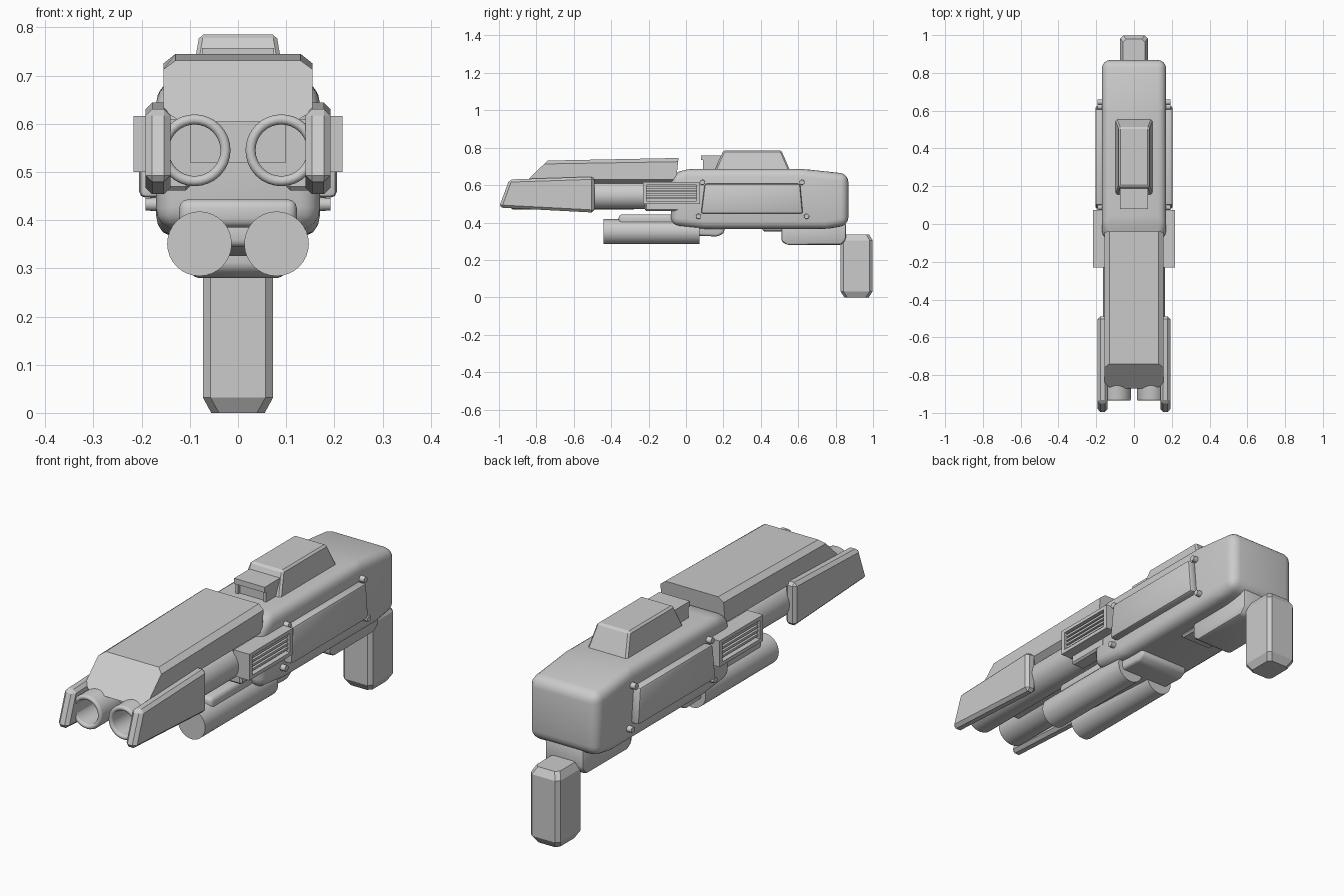
import bpy, bmesh, math
from mathutils import Matrix

cube = bpy.data.objects.get("Cube")
if cube:
    bpy.data.objects.remove(cube)

grey = bpy.data.materials.new("plain grey")
grey.use_nodes = True
grey.diffuse_color = (0.6, 0.6, 0.6, 1)
grey.node_tree.nodes["Principled BSDF"].inputs["Base Color"].default_value = (0.6, 0.6, 0.6, 1)


def finish(name, bm, bevel=0, segments=1, smooth=True):
    bmesh.ops.recalc_face_normals(bm, faces=bm.faces)
    if bevel:
        bmesh.ops.bevel(bm, geom=bm.edges[:], offset=bevel, segments=segments,
                        profile=0.5, affect='EDGES', clamp_overlap=True)
    mesh = bpy.data.meshes.new(name)
    bm.to_mesh(mesh)
    bm.free()
    mesh.materials.append(grey)
    ob = bpy.data.objects.new(name, mesh)
    bpy.context.collection.objects.link(ob)
    if smooth:
        bpy.ops.object.select_all(action='DESELECT')
        ob.select_set(True)
        bpy.context.view_layer.objects.active = ob
        bpy.ops.object.shade_smooth_by_angle(angle=math.radians(35))
    return ob


def prism(name, profile, x0, x1, bevel=0, segments=1, shape=None):
    """Side profile (y, z) extruded from x0 to x1; shape may move points."""
    bm = bmesh.new()
    a, b = [[bm.verts.new((x, y, z)) for y, z in profile] for x in (x0, x1)]
    bm.faces.new(a)
    bm.faces.new(b)
    n = len(profile)
    for i in range(n):
        j = (i + 1) % n
        bm.faces.new((a[i], a[j], b[j], b[i]))
    if shape:
        for v in bm.verts:
            v.co = shape(v.co)
    return finish(name, bm, bevel, segments, segments > 1)


def box(name, x, y, z, bevel=0, segments=1, shape=None):
    rect = [(y[0], z[0]), (y[1], z[0]), (y[1], z[1]), (y[0], z[1])]
    return prism(name, rect, x[0], x[1], bevel, segments, shape)


def lathe(name, profile, x, z, sides=32):
    """Profile of (radius, y) points spun around an axis along y."""
    bm = bmesh.new()
    pts = [bm.verts.new((r, y, 0)) for r, y in profile]
    edges = [bm.edges.new(p) for p in zip(pts, pts[1:])]
    bmesh.ops.spin(bm, geom=pts + edges, cent=(0, 0, 0), axis=(0, 1, 0),
                   angle=math.tau, steps=sides, use_merge=True)
    bmesh.ops.remove_doubles(bm, verts=bm.verts, dist=0.0001)
    bmesh.ops.translate(bm, verts=bm.verts, vec=(x, 0, z))
    return finish(name, bm)


def narrow(bottom, top, z0, z1):
    """Scale x from bottom to top factor over the height range."""
    def f(co):
        t = min(max((co.z - z0) / (z1 - z0), 0), 1)
        co.x *= bottom + (top - bottom) * t
        return co
    return f


# Main body, slightly waisted at top and bottom
body_side = [(-0.08, 0.385), (0.1, 0.365), (0.75, 0.365), (0.868, 0.385),
             (0.868, 0.66), (0.62, 0.687), (0.0, 0.687), (-0.08, 0.655)]
prism("body", body_side, -0.175, 0.175, 0.045, 4, narrow(0.97, 0.97, 0.36, 0.69))

# Sight housing on top, with a small lidded step in front
prism("sight_housing", [(0.15, 0.67), (0.56, 0.67), (0.51, 0.785), (0.2, 0.785)],
      -0.1, 0.1, 0.008, 1, narrow(1, 0.8, 0.67, 0.785))
box("sight_lid", (-0.075, 0.075), (0.08, 0.25), (0.733, 0.757))
box("sight_post", (-0.06, 0.06), (0.1, 0.25), (0.67, 0.74))
for s in (-1, 1):
    box("sight_lid_side", (s * 0.062, s * 0.075), (0.09, 0.25), (0.67, 0.74))

# Long shroud above the barrels: upper edges chamfered
def shroud_section(name):
    section = [(-0.12, 0.605), (-0.155, 0.63), (-0.155, 0.725), (-0.13, 0.745)]
    section += [(-x, z) for x, z in reversed(section)]
    bm = bmesh.new()
    rings = []
    for rear in (False, True):
        ring = []
        for x, z in section:
            t = (z - 0.605) / 0.14
            y = -0.055 + 0.015 * t if rear else -0.87 + 0.13 * t
            drop = 0 if rear else 0.014 * t
            ring.append(bm.verts.new((x, y, z - drop)))
        rings.append(ring)
        bm.faces.new(ring)
    a, b = rings
    for i in range(len(a)):
        j = (i + 1) % len(a)
        bm.faces.new((a[i], a[j], b[j], b[i]))
    return finish(name, bm, smooth=False)


shroud_section("top_shroud")
box("barrel_core", (-0.1, 0.1), (-0.8, 0.0), (0.52, 0.63))

# Lower forend block between the tubes
box("forend_top", (-0.122, 0.122), (-0.36, 0.02), (0.385, 0.443), 0.018, 3)
prism("forend_rear", [(-0.3, 0.345), (0.17, 0.325), (0.205, 0.345), (0.205, 0.4),
                      (-0.3, 0.4)], -0.125, 0.125, 0.014, 3)

for s, side in ((-1, "right"), (1, "left")):
    # Hollow upper barrel with a rounded lip
    lip = [(0.064 + 0.0105 * math.cos(a), -0.925 - 0.0105 * math.sin(a))
           for a in [math.pi * i / 8 for i in range(9)]]
    lathe(side + "_barrel", [(0, -0.03), (0.074, -0.03)] + lip
          + [(0.054, -0.78), (0, -0.78)], s * 0.09, 0.545)

    # Solid lower tube
    lathe(side + "_lower_tube", [(0, -0.44), (0.067, -0.44), (0.067, 0.072), (0, 0.072)],
          s * 0.08, 0.351)

    # Cheek plate beside the muzzle
    cheek = [(-1, 0.48), (-0.945, 0.63), (-0.49, 0.645), (-0.49, 0.453)]
    prism(side + "_cheek_plate", cheek, s * 0.14, s * 0.192, 0.014)

    # Slatted vent: frame bars, back panel and slats
    box(side + "_vent_back", (s * 0.11, s * 0.192), (-0.225, 0.06), (0.505, 0.61))
    for z in (0.5, 0.6):
        box(side + "_vent_rail", (s * 0.14, s * 0.217), (-0.23, 0.075), (z, z + 0.016))
    box(side + "_vent_front", (s * 0.14, s * 0.217), (-0.23, -0.21), (0.5, 0.616))
    box(side + "_vent_rear", (s * 0.14, s * 0.217), (0.055, 0.075), (0.5, 0.616))
    for i in range(4):
        z = 0.526 + i * 0.019
        box(side + "_vent_slat", (s * 0.17, s * 0.207), (-0.21, 0.055), (z, z + 0.01))
    box(side + "_vent_bracket", (s * 0.1, s * 0.17), (-0.22, 0.0), (0.462, 0.52), 0.008)

    # Raised side panel
    panel = [(0.08, 0.447), (0.625, 0.447), (0.61, 0.608), (0.1, 0.608)]
    prism(side + "_side_panel", panel, s * 0.16, s * 0.205, 0.012, 2)

    # Four bolts around the panel
    for y, z in ((0.088, 0.615), (0.62, 0.615), (0.067, 0.433), (0.645, 0.433)):
        bm = bmesh.new()
        bmesh.ops.create_cone(bm, cap_ends=True, segments=16, radius1=0.015, radius2=0.013,
                              depth=0.04, matrix=Matrix.Translation((s * 0.172, y, z))
                              @ Matrix.Rotation(s * math.pi / 2, 4, 'Y'))
        finish(side + "_bolt", bm)

# Underside mount and rear grip
prism("grip_mount", [(0.51, 0.3), (0.54, 0.28), (0.83, 0.28), (0.855, 0.31),
                     (0.855, 0.4), (0.51, 0.4)], -0.095, 0.095, 0.012, 2)
box("mount_pad", (-0.08, 0.08), (0.41, 0.6), (0.352, 0.4), 0.008)


def grip_taper(co):
    if co.z < 0.01:
        co.x *= 0.74
        co.y = 0.91 + (co.y - 0.91) * 0.78
    return co


bm = bmesh.new()
rings = []
for z, k in ((0, 0.76), (0.032, 1), (0.305, 1), (0.336, 0.78)):
    w, d, c = 0.073 * k, 0.086 * k, 0.016
    pts = [(w - c, -d), (w, c - d), (w, d - c), (w - c, d)]
    pts += [(-x, -y) for x, y in pts]
    rings.append([bm.verts.new((x, 0.912 + y, z)) for x, y in pts])
for a, b in zip(rings, rings[1:]):
    for i in range(8):
        j = (i + 1) % 8
        bm.faces.new((a[i], a[j], b[j], b[i]))
bm.faces.new(rings[0])
bm.faces.new(rings[-1])
finish("grip", bm, smooth=False)
